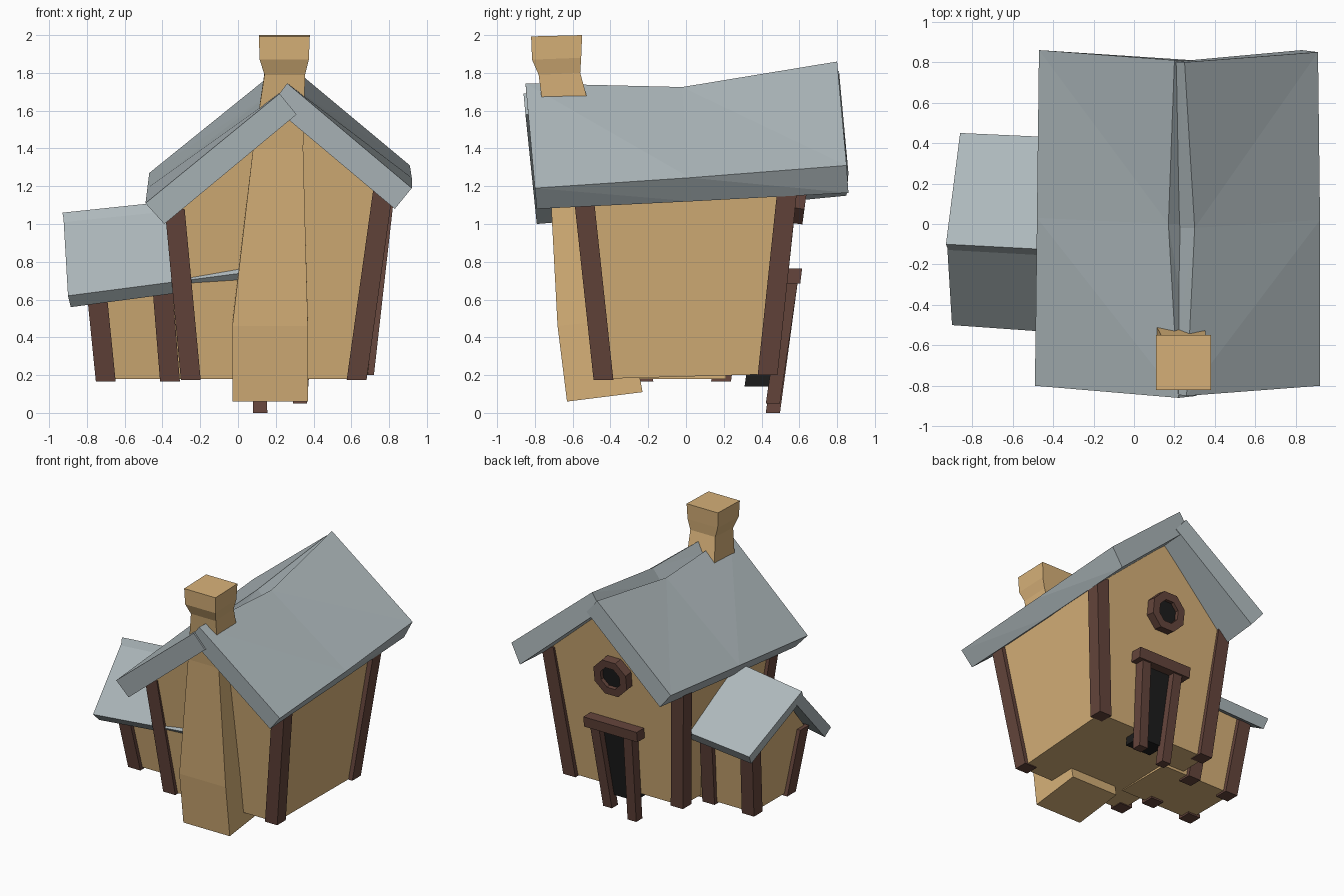
import bpy, bmesh, math
from mathutils import Vector, Matrix


def material(name, rgb):
    m = bpy.data.materials.new(name)
    m.diffuse_color = (*rgb, 1)
    return m


TAN = material("plaster", (0.68, 0.44, 0.19))
BROWN = material("timber", (0.13, 0.06, 0.045))
SLATE = material("slate", (0.42, 0.48, 0.50))
BLACK = material("dark_opening", (0.012, 0.012, 0.012))


def finish(name, bm, mat):
    bmesh.ops.recalc_face_normals(bm, faces=bm.faces)
    me = bpy.data.meshes.new(name)
    bm.to_mesh(me)
    bm.free()
    me.materials.append(mat)
    ob = bpy.data.objects.new(name, me)
    bpy.context.collection.objects.link(ob)
    return ob


def loft(name, rings, mat, tri=False):
    """Skin a list of matching cross-sections and cap both ends."""
    bm = bmesh.new()
    rows = [[bm.verts.new(p) for p in r] for r in rings]
    n = len(rows[0])
    for a, b in zip(rows, rows[1:]):
        for j in range(n):
            k = (j + 1) % n
            if tri:
                bm.faces.new((a[j], a[k], b[j]))
                bm.faces.new((a[k], b[k], b[j]))
            else:
                bm.faces.new((a[j], a[k], b[k], b[j]))
    bm.faces.new(rows[0])
    bm.faces.new(rows[-1])
    return finish(name, bm, mat)


def square(x, y, z, w, d):
    return [(x + sx * w / 2, y + sy * d / 2, z)
            for sx, sy in ((-1, -1), (1, -1), (1, 1), (-1, 1))]


def post(name, bottom, top, w=0.105, d=None, mat=BROWN):
    loft(name, [square(*p, w, d or w) for p in (bottom, top)], mat)


# main house: leaning gabled body, front to back
def gable(y0, y1, yp, z0, x, zl, zr, peak):
    return [(x[0], y0, z0), (x[1], y0, z0), (x[3], y1, zr),
            (0.26, yp, peak), (x[2], y1, zl)]


loft("house_body", [
    gable(-0.46, -0.585, -0.64, 0.18, (-0.27, 0.65, -0.36, 0.785), 1.08, 1.15, 1.60),
    gable(0.45, 0.575, 0.65, 0.205, (-0.28, 0.69, -0.36, 0.80), 1.21, 1.22, 1.72)], TAN)

# corner posts of the house
for nm, b, t in (
        ("front_left", (-0.25, -0.437, 0.175), (-0.335, -0.545, 1.08)),
        ("front_right", (0.628, -0.437, 0.175), (0.768, -0.545, 1.18)),
        ("back_right", (0.667, 0.432, 0.20), (0.782, 0.54, 1.22)),
        ("back_left", (-0.26, 0.432, 0.20), (-0.34, 0.54, 1.21))):
    post(nm + "_post", b, t)

# sagging roof slabs: upper eave, upper ridge, lower ridge, lower eave
loft("right_roof", [
    [(0.92, -0.80, 1.19), (0.26, -0.85, 1.745), (0.175, -0.84, 1.63), (0.83, -0.79, 1.08)],
    [(0.92, 0.02, 1.245), (0.30, -0.02, 1.725), (0.21, -0.02, 1.61), (0.83, 0.03, 1.12)],
    [(0.91, 0.85, 1.31), (0.25, 0.80, 1.86), (0.17, 0.80, 1.74), (0.83, 0.86, 1.165)],
], SLATE, True)
loft("left_roof", [
    [(-0.49, -0.80, 1.11), (0.22, -0.86, 1.69), (0.31, -0.85, 1.58), (-0.39, -0.79, 1.0)],
    [(-0.48, 0.03, 1.19), (0.17, 0.0, 1.69), (0.27, 0.0, 1.59), (-0.38, 0.03, 1.07)],
    [(-0.47, 0.86, 1.27), (0.20, 0.81, 1.81), (0.29, 0.81, 1.70), (-0.37, 0.85, 1.15)],
], SLATE, True)

# chimney: z, x range, y range, rise of the back edge
chimney = [(0.06, -0.03, 0.37, -0.63, -0.23, 0.05),
           (0.46, -0.03, 0.37, -0.68, -0.30, 0.04),
           (1.40, 0.08, 0.345, -0.73, -0.45, 0.0),
           (1.79, 0.14, 0.355, -0.78, -0.56, 0.01),
           (1.87, 0.115, 0.375, -0.815, -0.555, 0.01),
           (1.993, 0.11, 0.38, -0.82, -0.55, 0.007)]
loft("chimney", [[(x0, y0, z), (x1, y0, z), (x1, y1, z + r), (x0, y1, z + r)]
                 for z, x0, x1, y0, y1, r in chimney], TAN)


# side annex body, outer end to inner end
def annex(xb, xt, dz):
    return [(xb, -0.25, 0.18), (xb, 0.21, 0.18), (xt, 0.30, 0.74 + dz),
            (xt, -0.09, 0.98 + dz), (xt, -0.34, 0.67 + dz)]


loft("annex_body", [annex(-0.725, -0.775, 0), annex(-0.1, -0.1, 0.06)], TAN)

# annex posts, outer pair and the ones against the house
for nm, xb, xt in (("outer", -0.70, -0.75), ("inner", -0.36, -0.40)):
    post(nm + "_annex_front_post", (xb, -0.225, 0.165), (xt, -0.315, 0.66))
    post(nm + "_annex_back_post", (xb, 0.185, 0.165), (xt, 0.28, 0.75))

# annex roof slabs, running into the house
loft("annex_back_roof", [
    [(-0.86, 0.45, 0.74), (-0.93, -0.10, 1.06), (-0.915, -0.14, 0.99), (-0.85, 0.41, 0.67)],
    [(0.02, 0.41, 0.80), (0.02, -0.15, 1.16), (0.02, -0.19, 1.09), (0.02, 0.37, 0.73)],
], SLATE)
loft("annex_front_roof", [
    [(-0.90, -0.50, 0.62), (-0.925, -0.09, 1.05), (-0.915, -0.035, 0.99), (-0.885, -0.445, 0.56)],
    [(0.02, -0.565, 0.74), (0.02, -0.14, 1.15), (0.02, -0.085, 1.09), (0.02, -0.51, 0.68)],
], SLATE)

# doorway on the back wall
post("left_door_post", (0.118, 0.46, 0.0), (0.09, 0.555, 0.70), 0.075)
post("right_door_post", (0.328, 0.46, 0.05), (0.375, 0.555, 0.70), 0.075)
post("door_opening", (0.225, 0.385, 0.14), (0.225, 0.465, 0.70), 0.22, 0.15, BLACK)
post("door_lintel", (0.225, 0.56, 0.685), (0.225, 0.57, 0.765), 0.46, 0.09)

# eight-sided window, tilted with the wall
tilt = (Matrix.Translation((0.21, 0.60, 1.14)) @ Matrix.Rotation(-0.135, 4, 'X'))


def octagon(r, y):
    return [tilt @ Vector((r * math.cos(a), y, r * math.sin(a)))
            for a in (math.radians(22.5 + 45 * i) for i in range(8))]


bm = bmesh.new()
rows = [[bm.verts.new(p) for p in octagon(r, y)]
        for r, y in ((0.15, -0.05), (0.15, 0.035), (0.088, 0.035), (0.088, -0.05))]
for a, b in zip(rows, rows[1:] + rows[:1]):
    for j in range(8):
        k = (j + 1) % 8
        bm.faces.new((a[j], a[k], b[k], b[j]))
finish("window_frame", bm, BROWN)
loft("window_opening", [octagon(0.1, -0.05), octagon(0.1, 0.005)], BLACK)
